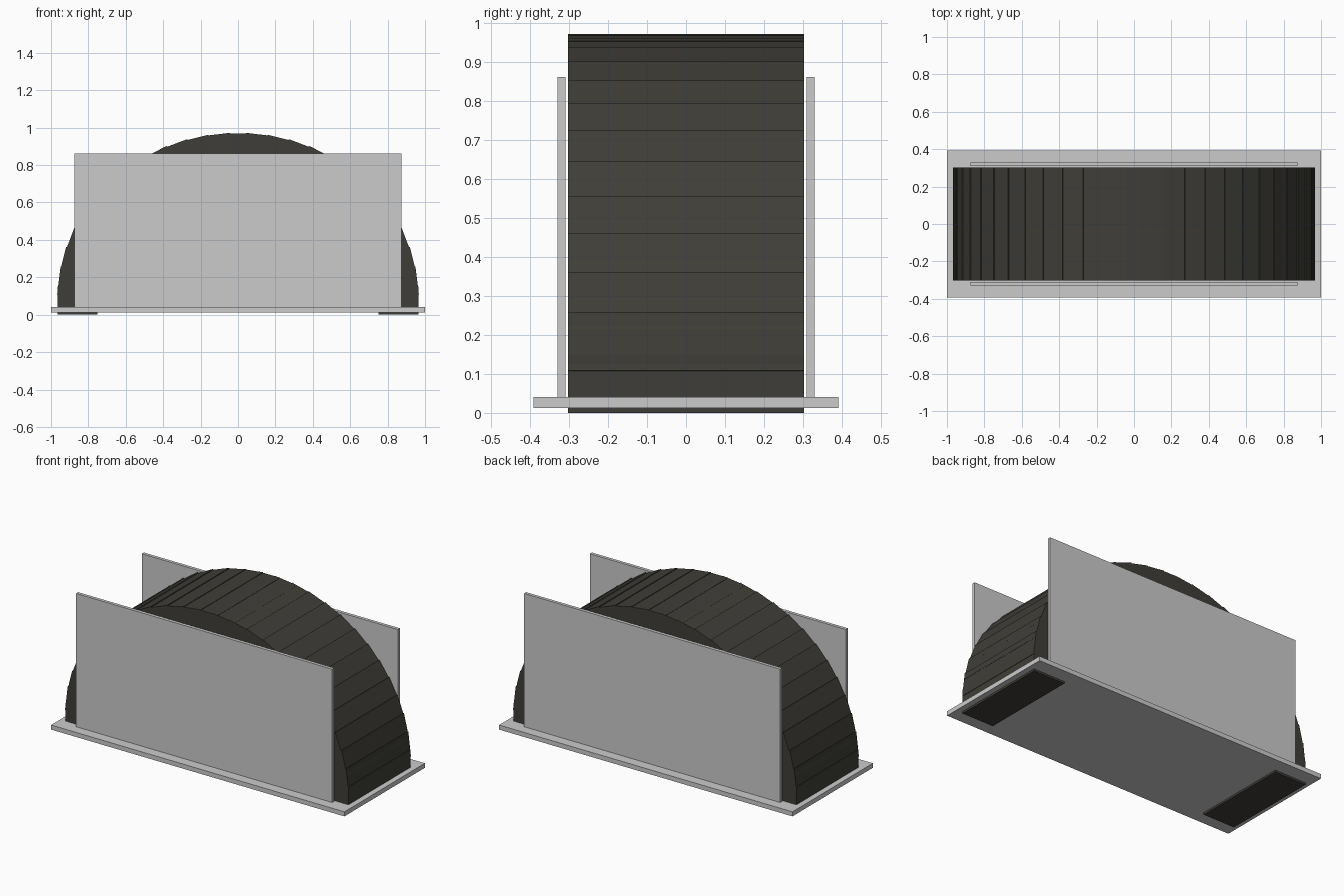
import bpy
import math

if "Cube" in bpy.data.objects:
    bpy.data.objects.remove(bpy.data.objects["Cube"])

dark = bpy.data.materials.new("dark_block")
dark.diffuse_color = (0.05, 0.048, 0.04, 1)
dark.use_nodes = True
dark.node_tree.nodes["Principled BSDF"].inputs["Base Color"].default_value = dark.diffuse_color


def box(name, centre, size, tilt=0.0, mat=None):
    """Flat-faced box, tilted about the y axis."""
    bpy.ops.mesh.primitive_cube_add(size=1, location=centre)
    ob = bpy.context.object
    ob.name = name
    ob.scale = size
    bpy.ops.object.transform_apply(location=False, rotation=False, scale=True)
    ob.rotation_euler = (0, tilt, 0)
    if mat:
        ob.data.materials.append(mat)
    return ob


# thin base plate
box("base_plate", (0, 0, 0.0265), (2.0, 0.784, 0.028))

# upright panels in front of and behind the arch
for name, side in (("front_panel", -1), ("back_panel", 1)):
    box(name, (0, side * 0.32, 0.451), (1.746, 0.02, 0.822))

# arch of overlapping blocks set along a slightly flattened half ellipse
STEPS = 26
THICK, WIDTH, LENGTH = 0.215, 0.606, 0.15
RX, RZ, Z0 = 0.8575, 0.7875, 0.075
for i in range(STEPS + 1):
    t = math.pi * i / STEPS
    box(f"arch_block_{i:02d}",
        (RX * math.cos(t), 0, Z0 + RZ * math.sin(t)),
        (THICK, WIDTH, LENGTH), -t, dark)
